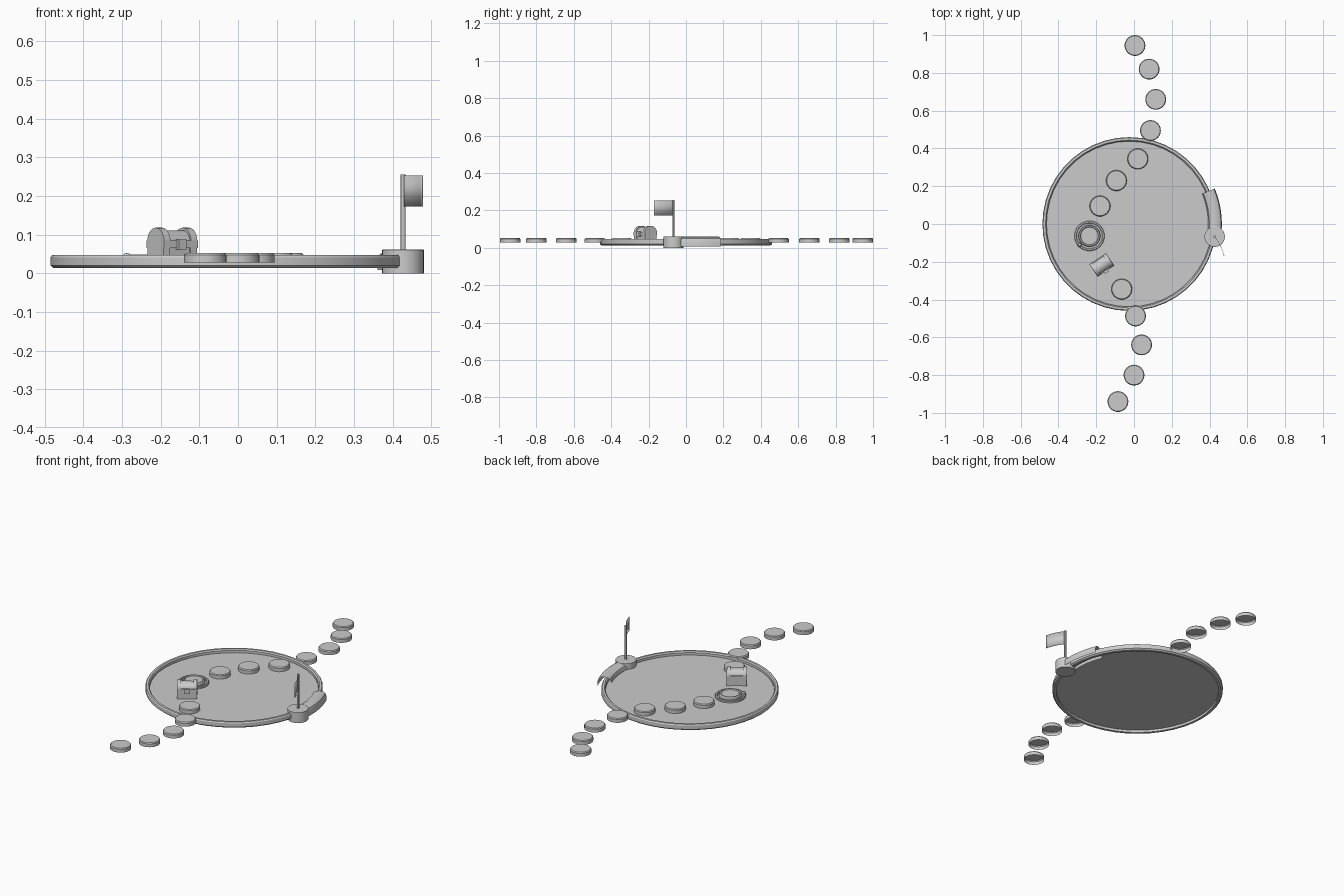
import bpy, bmesh, math
from mathutils import Matrix, Vector

if "Cube" in bpy.data.objects:
    bpy.data.objects.remove(bpy.data.objects["Cube"])


def finish(name, bm, smooth=True):
    bmesh.ops.recalc_face_normals(bm, faces=bm.faces)
    me = bpy.data.meshes.new(name)
    bm.to_mesh(me)
    bm.free()
    ob = bpy.data.objects.new(name, me)
    bpy.context.collection.objects.link(ob)
    if smooth:
        bpy.ops.object.select_all(action='DESELECT')
        ob.select_set(True)
        bpy.context.view_layer.objects.active = ob
        bpy.ops.object.shade_smooth_by_angle(angle=math.radians(30))
    return ob


def lathe(name, profile, center=(0, 0), segs=32, start=0, end=360, closed=False):
    """Sweep (radius, z) points around a vertical axis."""
    bm = bmesh.new()
    full = end - start >= 360
    n = segs if full else segs + 1
    rows = []
    for i in range(n):
        a = math.radians(start + (end - start) * i / segs)
        rows.append([bm.verts.new((center[0] + r * math.cos(a), center[1] + r * math.sin(a), z))
                     for r, z in profile])
    m = len(profile)
    for i in range(segs):
        a, b = rows[i], rows[(i + 1) % n]
        for j in range(m if closed else m - 1):
            k = (j + 1) % m
            bm.faces.new((a[j], b[j], b[k], a[k]))
    bmesh.ops.remove_doubles(bm, verts=bm.verts, dist=1e-5)
    return finish(name, bm)


POOL = (-0.025, 0)

# Pool rim and water surface
lathe("pool_rim", [(.452, .013), (.46, .02), (.46, .041), (.456, .047), (.444, .047),
                   (.438, .041), (.438, .013)], POOL, 44, closed=True)
lathe("water", [(0, .027), (.445, .027)], POOL, 44)

# Winding trail of stepping stones, open underneath
STONES = [(.005, .945), (.08, .82), (.115, .66), (.087, .495), (.02, .345), (-.093, .23),
          (-.18, .095), (-.065, -.345), (.008, -.487), (.04, -.64), (0, -.80), (-.085, -.94)]
for i, c in enumerate(STONES):
    lathe(f"stepping_stone_{i + 1}", [(.055, .028), (.055, .047), (.051, .052), (0, .052)], c, 32)

# Special round pad with a flat outer collar and a small knob
PAD = (-.236, -.063)
lathe("pad_collar", [(.08, .027), (.08, .034), (.077, .038), (.07, .038), (.067, .034), (.067, .027)], PAD, 32)
lathe("round_pad", [(.058, .027), (.058, .044), (.055, .049), (.049, .049), (.046, .044), (0, .044)], PAD, 32)
lathe("pad_knob", [(.012, .027), (.012, .044), (.007, .051), (0, .052)], (-.288, -.11), 16)

# Arched cover over the edge of the pool
lathe("arched_cover", [(.418, .008), (.418, .036), (.424, .049), (.438, .057), (.455, .06),
                       (.472, .057), (.485, .049), (.49, .036), (.49, .008)],
      POOL, 14, -8, 22.5)

# Flag pedestal and pole
BASE = (.427, -.067)
lathe("flag_pedestal", [(0, 0), (.054, 0), (.054, .06), (.051, .062), (0, .062)], BASE, 32)
lathe("flag_pole", [(.0065, .06), (.0065, .255), (0, .256)], BASE, 12)

# Gently rippled flag
bm = bmesh.new()
d = Vector((.05, -.102)).normalized()
side = Vector((-d.y, d.x))
cols = []
for i in range(9):
    t = i / 8
    p = Vector(BASE) + d * (.115 * t) + side * (.006 * math.sin(t * math.pi))
    cols.append([bm.verts.new((p.x, p.y, z)) for z in (.173, .253)])
for a, b in zip(cols, cols[1:]):
    bm.faces.new((a[0], b[0], b[1], a[1]))
flag = finish("flag", bm)
mod = flag.modifiers.new("thickness", 'SOLIDIFY')
mod.thickness = .002
mod.offset = 0

# Chest parts are built around the origin, then turned into place
CHEST = Matrix.Translation((-.17, -.217, 0)) @ Matrix.Rotation(math.radians(34), 4, 'Z')


def chest_box(name, x, y, z0, size_x, size_y, z1):
    bm = bmesh.new()
    bmesh.ops.create_cube(bm, size=1, matrix=Matrix.Translation((x, y, (z0 + z1) / 2))
                          @ Matrix.Diagonal((size_x, size_y, z1 - z0, 1)))
    finish(name, bm, False).matrix_world = CHEST


def chest_arch(name, x, width, ry, rz, z0):
    bm = bmesh.new()
    pts = [(ry * math.cos(math.pi * i / 14), z0 + rz * math.sin(math.pi * i / 14)) for i in range(15)]
    f = bm.faces.new([bm.verts.new((x - width / 2, y, z)) for y, z in pts])
    ext = bmesh.ops.extrude_face_region(bm, geom=[f], use_keep_orig=True)
    bmesh.ops.translate(bm, vec=(width, 0, 0),
                        verts=[v for v in ext['geom'] if isinstance(v, bmesh.types.BMVert)])
    finish(name, bm).matrix_world = CHEST


chest_box("chest_body", 0, 0, .027, .092, .066, .07)
chest_box("chest_rim", 0, 0, .066, .106, .08, .085)
chest_arch("chest_lid", 0, .09, .035, .031, .08)
for s, side_name in ((-1, "left"), (1, "right")):
    chest_arch(f"chest_lid_band_{side_name}", s * .042, .02, .039, .036, .082)
    chest_box(f"chest_body_band_{side_name}", s * .042, 0, .027, .02, .074, .068)
chest_box("chest_lock", 0, -.042, .062, .024, .012, .088)
